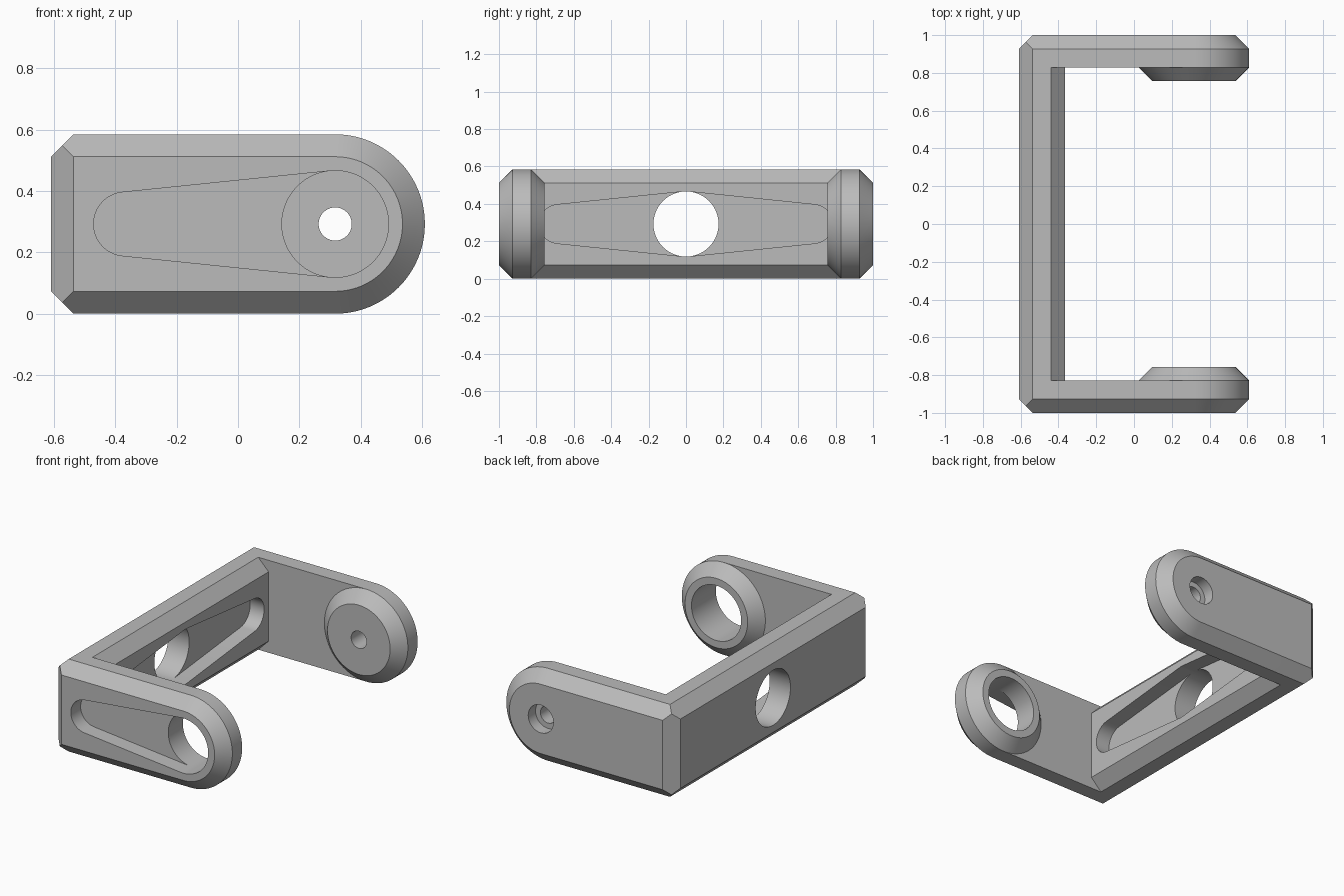
import bpy, bmesh, math
from mathutils import Vector

if "Cube" in bpy.data.objects:
    bpy.data.objects.remove(bpy.data.objects["Cube"])

H = 0.585            # height
R = H / 2            # round end radius and mid height
C = 0.073            # chamfer
EX = 0.317           # pivot x
BACK = -0.61         # rear of the back plate
ARM_IN = 0.829       # inner face of each arm
BORE = 0.174         # large holes
SLOT_R = 0.104       # small end of the tapered recesses
DEPTH = 0.098        # recess depth
SEG = 96

grey = bpy.data.materials.new("light_grey")
grey.diffuse_color = (0.5, 0.5, 0.5, 1)
grey.use_nodes = True
grey.node_tree.nodes["Principled BSDF"].inputs["Base Color"].default_value = grey.diffuse_color


def loft(name, rings):
    """Closed solid through rings of equal point count."""
    bm = bmesh.new()
    vs = [[bm.verts.new(p) for p in ring] for ring in rings]
    n = len(vs[0])
    for a, b in zip(vs, vs[1:]):
        for i in range(n):
            j = (i + 1) % n
            bm.faces.new((a[i], a[j], b[j], b[i]))
    bm.faces.new(vs[0])
    bm.faces.new(vs[-1])
    bmesh.ops.recalc_face_normals(bm, faces=bm.faces)
    me = bpy.data.meshes.new(name)
    bm.to_mesh(me)
    bm.free()
    ob = bpy.data.objects.new(name, me)
    bpy.context.collection.objects.link(ob)
    me.materials.append(grey)
    return ob


def along_y(pts, y):
    return [(u, y, v) for u, v in pts]


def along_x(pts, x):
    return [(x, u, v) for u, v in pts]


def circle(cu, r, cv=R):
    return [(cu + r * math.cos(2 * math.pi * i / SEG),
             cv + r * math.sin(2 * math.pi * i / SEG)) for i in range(SEG)]


def combine(base, tool, op):
    m = base.modifiers.new(op, 'BOOLEAN')
    m.object, m.operation, m.solver = tool, op, 'EXACT'
    bpy.context.view_layer.objects.active = base
    bpy.ops.object.modifier_apply(modifier=m.name)
    bpy.data.objects.remove(tool, do_unlink=True)


def cut(tool):
    combine(bracket, tool, 'DIFFERENCE')


def d_outline(inset):
    """Flat rear end, round front end."""
    r = R - inset
    arc = [(EX + r * math.cos(a), R + r * math.sin(a))
           for a in (math.pi * (i / (SEG // 2) - 0.5) for i in range(SEG // 2 + 1))]
    return arc + [(BACK + inset, H - inset), (BACK + inset, inset)]


def taper_end(centre, far, side):
    """Outline of one recess: large tangent points plus rounded small end."""
    d = abs(far - centre)
    t = math.acos((BORE - SLOT_R) / d)
    pts = [(centre + side * BORE * math.cos(t), R + BORE * math.sin(t))]
    for i in range(25):
        a = t - 2 * t * i / 24
        pts.append((far + side * SLOT_R * math.cos(a), R + SLOT_R * math.sin(a)))
    pts.append((centre + side * BORE * math.cos(t), R - BORE * math.sin(t)))
    return pts


# outer body with chamfered ends
bracket = loft("bracket", [along_y(d_outline(i), y) for i, y in
                           ((C, -1), (0, -1 + C), (0, 1 - C), (C, 1))])

# chamfers on the rear top and bottom edges
bm = bmesh.new()
bm.from_mesh(bracket.data)
for z, s in ((H, 1), (0, -1)):
    res = bmesh.ops.bisect_plane(
        bm, geom=bm.verts[:] + bm.edges[:] + bm.faces[:], dist=1e-5,
        plane_co=Vector((BACK + C, 0, z)), plane_no=Vector((-1, 0, s)), clear_outer=True)
    rim = [e for e in bm.edges if e.is_boundary]
    bmesh.ops.holes_fill(bm, edges=rim, sides=0)
bmesh.ops.recalc_face_normals(bm, faces=bm.faces)
bm.to_mesh(bracket.data)
bm.free()

# space between the arms, leaving a bevelled inner face on the back plate
IN = -0.366
gap = [(1, -0.1), (IN - C - 0.1, -0.1), (IN, C), (IN, H - C),
       (IN - C - 0.1, H + 0.1), (1, H + 0.1)]
cut(loft("gap_cutter", [along_y(gap, -ARM_IN), along_y(gap, ARM_IN)]))

# conical bosses on the inner faces of the arms
for s in (-1, 1):
    boss = loft("boss", [along_y(circle(EX, r), s * y) for r, y in
                         ((R - 0.05, ARM_IN + 0.03), (R, ARM_IN), (R - C, ARM_IN - C))])
    combine(bracket, boss, 'UNION')

# tapered recess and large bore in the front arm
slot = taper_end(EX, -0.367, -1)
cut(loft("arm_slot", [along_y(slot, -1.1), along_y(slot, -1 + DEPTH)]))
hole = circle(EX, BORE)
cut(loft("arm_bore", [along_y(hole, -1.1), along_y(hole, -0.6)]))

# small stepped hole in the rear arm
for r, y0, y1 in ((0.054, 0.6, 1.1), (0.088, 1 - C, 1.1)):
    hole = circle(EX, r)
    cut(loft("pin_hole", [along_y(hole, y0), along_y(hole, y1)]))

# double tapered recess and large bore in the back plate
slot = taper_end(0, -0.68, -1)[::-1] + taper_end(0, 0.68, 1)
cut(loft("plate_slot", [along_x(slot, IN - DEPTH), along_x(slot, 0)]))
hole = circle(0, BORE)
cut(loft("plate_bore", [along_x(hole, -0.8), along_x(hole, 0)]))

bpy.ops.object.select_all(action='DESELECT')
bracket.select_set(True)
bpy.context.view_layer.objects.active = bracket
bpy.ops.object.shade_smooth_by_angle(angle=math.radians(30))
